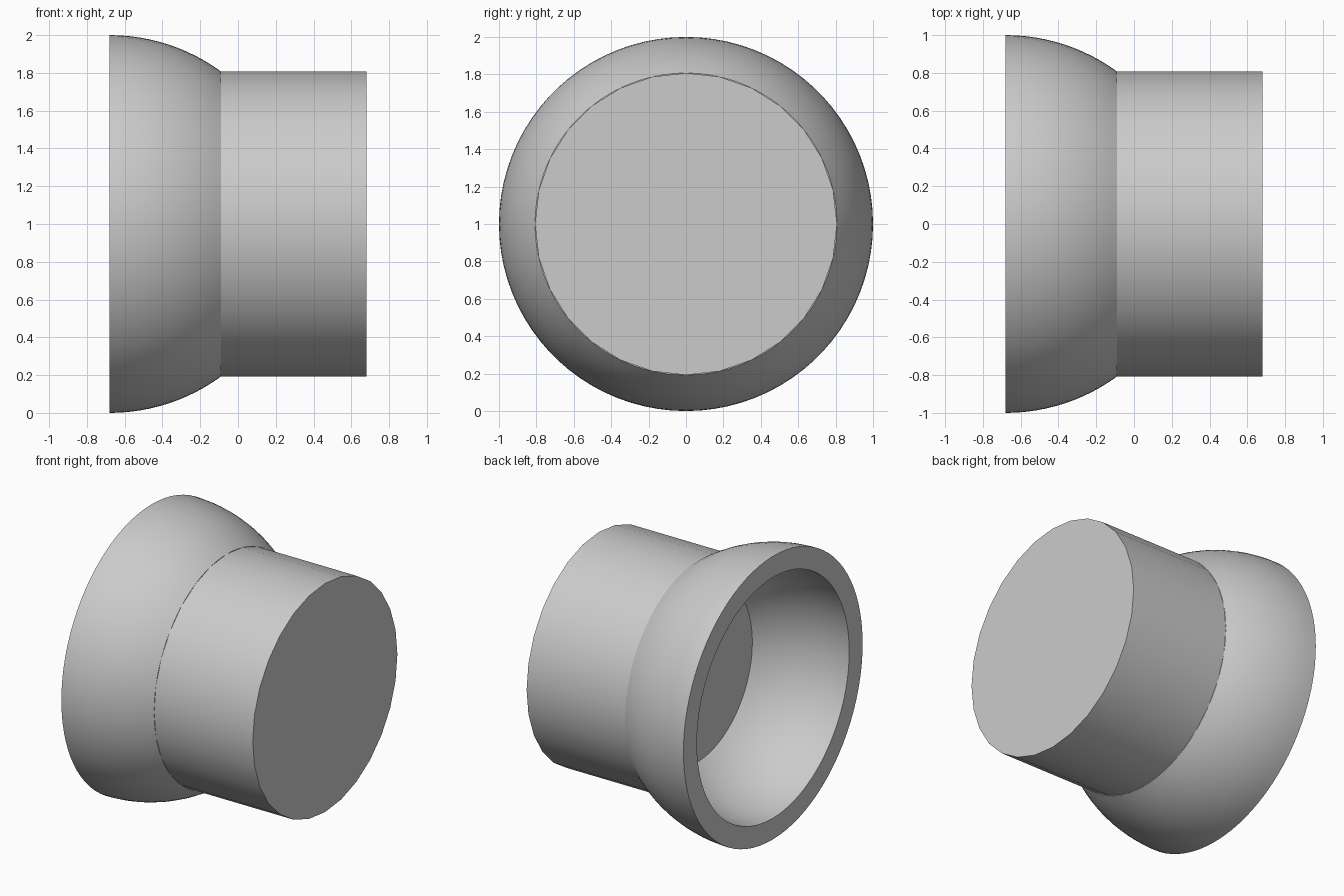
import bpy, bmesh
from math import pi, cos, sin, asin, sqrt
from mathutils import Matrix, Vector

cube = bpy.data.objects.get("Cube")
if cube:
    bpy.data.objects.remove(cube, do_unlink=True)

RIM_X, NECK_X, END_X = -0.68, -0.09, 0.68
OUTER, INNER = 1.0, 0.85
DEPTH = NECK_X - RIM_X
NECK_R = sqrt(OUTER ** 2 - DEPTH ** 2)

grey = bpy.data.materials.new("light grey")
grey.use_nodes = True
colour = (0.6, 0.6, 0.6, 1)
grey.diffuse_color = colour
grey.node_tree.nodes["Principled BSDF"].inputs["Base Color"].default_value = colour


def finish(name, bm):
    bmesh.ops.recalc_face_normals(bm, faces=bm.faces)
    mesh = bpy.data.meshes.new(name)
    bm.to_mesh(mesh)
    bm.free()
    obj = bpy.data.objects.new(name, mesh)
    bpy.context.collection.objects.link(obj)
    mesh.materials.append(grey)
    bpy.ops.object.select_all(action='DESELECT')
    obj.select_set(True)
    bpy.context.view_layer.objects.active = obj
    bpy.ops.object.shade_smooth_by_angle(angle=pi / 6)
    return obj


def arc(radius, steps=12):
    """Spherical profile from the rim to the neck plane."""
    end = asin(DEPTH / radius)
    return [Vector((RIM_X + radius * sin(end * i / steps), 0,
                    1 + radius * cos(end * i / steps))) for i in range(steps + 1)]


# Hollow bowl: a closed shell profile spun around the x axis
bm = bmesh.new()
profile = arc(OUTER) + arc(INNER)[::-1]
verts = [bm.verts.new(p) for p in profile]
edges = [bm.edges.new((a, b)) for a, b in zip(verts, verts[1:] + verts[:1])]
bmesh.ops.spin(bm, geom=verts + edges, cent=(0, 0, 1), axis=(1, 0, 0),
               angle=2 * pi, steps=84, use_merge=True)
bmesh.ops.remove_doubles(bm, verts=bm.verts, dist=0.0001)
finish("bowl_shell", bm)

# Solid round stem; its inner end is the flat floor of the bowl
bm = bmesh.new()
bmesh.ops.create_cone(bm, cap_ends=True, segments=28, radius1=NECK_R, radius2=NECK_R,
                      depth=END_X - NECK_X,
                      matrix=Matrix.Translation(((NECK_X + END_X) / 2, 0, 1))
                      @ Matrix.Rotation(pi / 2, 4, 'Y'))
finish("stem", bm)
